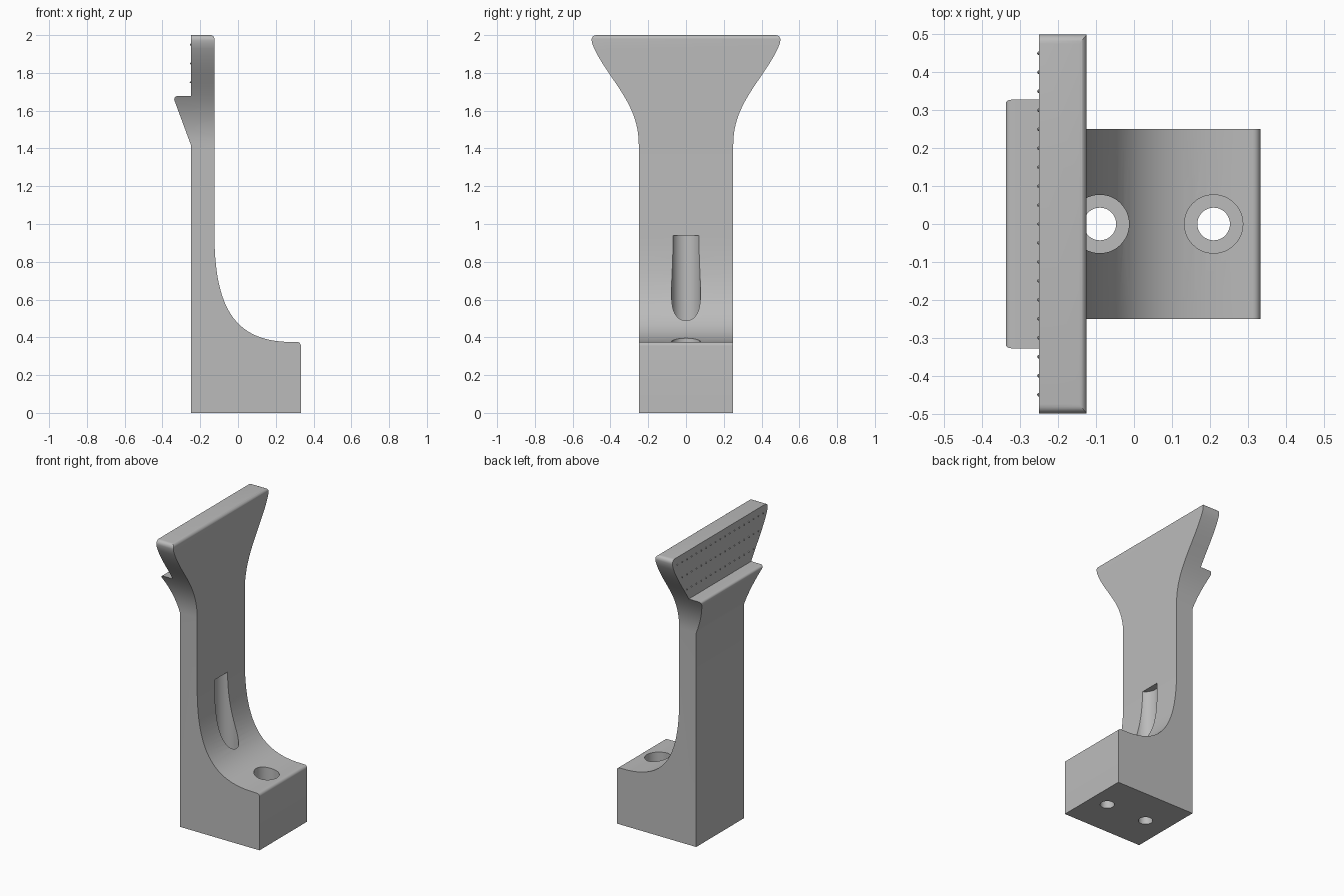
import bpy, bmesh, math
from mathutils import Vector, Matrix

cube = bpy.data.objects.get("Cube")
if cube:
    bpy.data.objects.remove(cube, do_unlink=True)

grey = bpy.data.materials.new("plain grey")
grey.use_nodes = True
colour = (0.5, 0.5, 0.5, 1)
grey.diffuse_color = colour
grey.node_tree.nodes["Principled BSDF"].inputs["Base Color"].default_value = colour


def bezier(a, b, c, d, steps=24):
    """Points along a cubic curve from a to d."""
    a, b, c, d = map(Vector, (a, b, c, d))
    return [tuple(a*(1-t)**3 + b*3*t*(1-t)**2 + c*3*t*t*(1-t) + d*t**3)
            for t in (i/steps for i in range(steps + 1))]


def rounded(before, corner, after, r=0.02):
    """Small fillet at a profile corner."""
    p, c, n = map(Vector, (before, corner, after))
    s, e = c + (p-c).normalized()*r, c + (n-c).normalized()*r
    return bezier(s, s.lerp(c, 0.55), e.lerp(c, 0.55), e, 6)


def finish(name, bm):
    bmesh.ops.recalc_face_normals(bm, faces=bm.faces)
    mesh = bpy.data.meshes.new(name)
    bm.to_mesh(mesh)
    bm.free()
    mesh.materials.append(grey)
    obj = bpy.data.objects.new(name, mesh)
    bpy.context.collection.objects.link(obj)
    return obj


def prism(name, points, offset, travel):
    """Extrude 3D profile points, shifted by offset, along travel."""
    bm = bmesh.new()
    face = bm.faces.new([bm.verts.new(Vector(p) + Vector(offset)) for p in points])
    out = bmesh.ops.extrude_face_region(bm, geom=[face])
    bmesh.ops.translate(bm, vec=travel,
                        verts=[v for v in out["geom"] if isinstance(v, bmesh.types.BMVert)])
    return finish(name, bm)


def cut(obj, tool, operation):
    mod = obj.modifiers.new(operation, 'BOOLEAN')
    mod.object, mod.operation, mod.solver = tool, operation, 'EXACT'
    bpy.context.view_layer.objects.active = obj
    bpy.ops.object.modifier_apply(modifier=mod.name)
    bpy.data.objects.remove(tool, do_unlink=True)


# Side profile: base block, sweeping fillet, upright and hooked ledge
side = [(-0.25, 0), (0.333, 0)]
side += rounded((0.333, 0), (0.333, 0.375), (0.29, 0.375))
side += bezier((0.29, 0.375), (0.0, 0.375), (-0.125, 0.53), (-0.125, 0.95))
side += rounded((-0.125, 1), (-0.125, 2), (-0.25, 2))
side += [(-0.25, 2), (-0.25, 1.677)]
side += rounded((-0.25, 1.677), (-0.345, 1.677), (-0.25, 1.42), 0.025)
side += [(-0.25, 1.42)]
bracket = prism("bracket", [(x, 0, z) for x, z in side], (0, -0.6, 0), (0, 1.2, 0))

# Width profile: straight stem flaring into the wide head
flare = bezier((0.25, 1.42), (0.25, 1.65), (0.42, 1.77), (0.495, 1.95))
flare += rounded((0.495, 1.95), (0.505, 2), (0, 2), 0.03)
right = [(0.25, -0.1)] + flare[:-1] + [(flare[-1][0], 2.0)]
outline = right + [(-y, z) for y, z in reversed(right)]
envelope = prism("width_envelope", [(0, y, z) for y, z in outline], (-0.6, 0, 0), (1.2, 0, 0))
cut(bracket, envelope, 'INTERSECT')

# Counterbored screw holes
for x in (-0.09, 0.21):
    for radius, low, high in ((0.077, 0.19, 0.94), (0.043, -0.1, 0.5)):
        bm = bmesh.new()
        bmesh.ops.create_cone(bm, cap_ends=True, segments=48, radius1=radius, radius2=radius,
                              depth=high-low, matrix=Matrix.Translation((x, 0, (low+high)/2)))
        cut(bracket, finish("hole_cutter", bm), 'DIFFERENCE')

# Rows of tiny grip bumps on the head
bm = bmesh.new()
for z, count in ((1.95, 9), (1.85, 8), (1.75, 7)):
    for i in range(-count, count + 1):
        bmesh.ops.create_icosphere(bm, subdivisions=1, radius=0.005,
                                   matrix=Matrix.Translation((-0.251, i*0.05, z)))
bumps = finish("grip_bumps", bm)

for obj in (bracket, bumps):
    bpy.ops.object.select_all(action='DESELECT')
    obj.select_set(True)
    bpy.context.view_layer.objects.active = obj
    bpy.ops.object.shade_smooth_by_angle(angle=math.radians(30))
